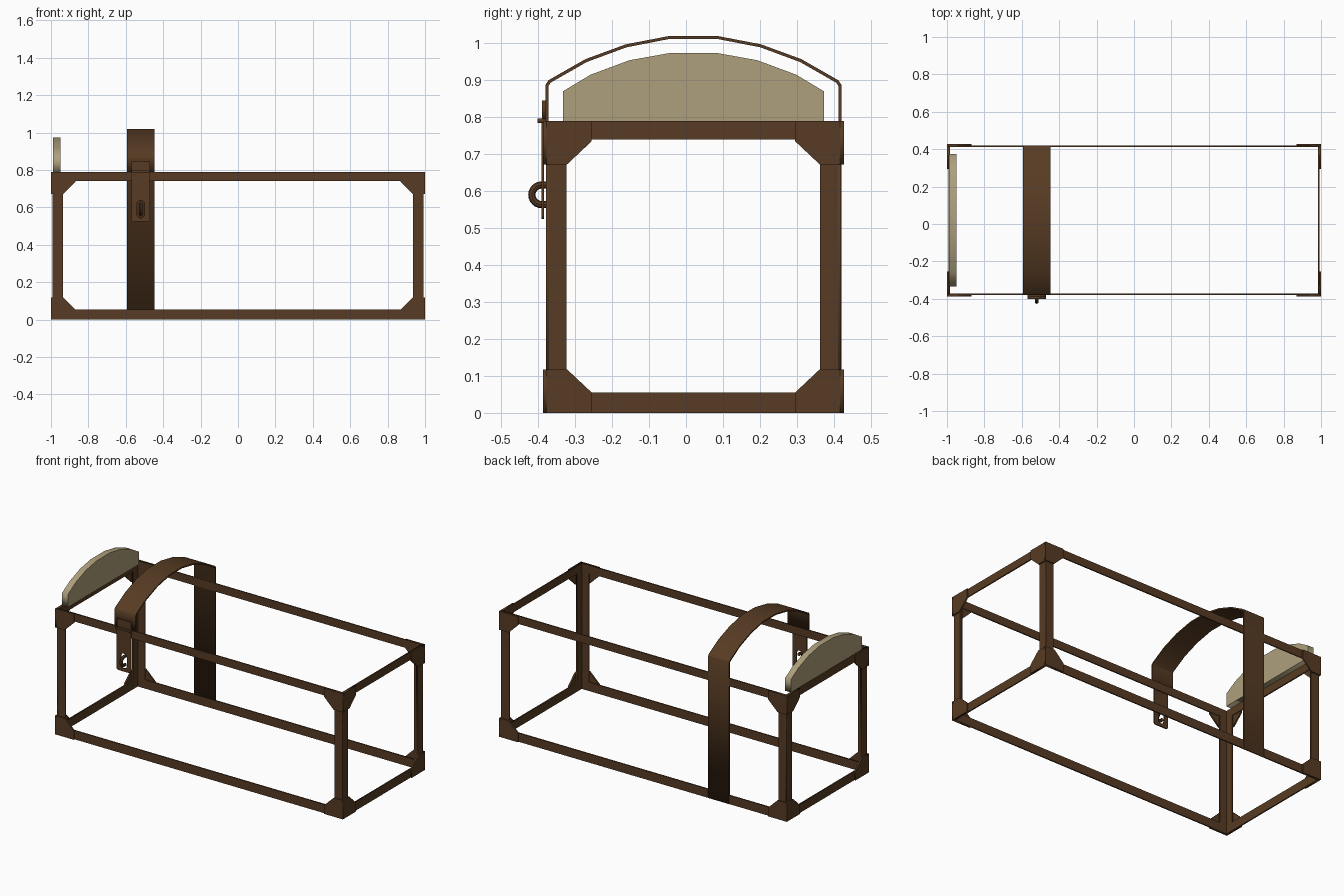
import bpy, bmesh, math

if "Cube" in bpy.data.objects:
    bpy.data.objects.remove(bpy.data.objects["Cube"])

def material(name, rgb):
    m = bpy.data.materials.new(name)
    m.diffuse_color = (*rgb, 1)
    m.use_nodes = True
    m.node_tree.nodes["Principled BSDF"].inputs["Base Color"].default_value = m.diffuse_color
    return m

BROWN = material("dark brown metal", (0.095, 0.044, 0.017))
TAN = material("pale tan wood", (0.42, 0.35, 0.20))
YC = 0.02            # middle of the box in y
H = 0.79             # box height

def link(name, bm, mat):
    bmesh.ops.recalc_face_normals(bm, faces=bm.faces)
    me = bpy.data.meshes.new(name)
    bm.to_mesh(me)
    bm.free()
    me.materials.append(mat)
    ob = bpy.data.objects.new(name, me)
    bpy.context.collection.objects.link(ob)
    return ob

def plate(name, loops, axis, lo, hi, mat=BROWN):
    """Flat outline (with holes) extruded along axis from lo to hi."""
    cu = bpy.data.curves.new(name + "_outline", 'CURVE')
    cu.dimensions = '2D'
    cu.fill_mode = 'BOTH'
    cu.extrude = (hi - lo) / 2
    for loop in loops:
        s = cu.splines.new('POLY')
        s.points.add(len(loop) - 1)
        for p, (u, v) in zip(s.points, loop):
            p.co = (u, v, 0, 1)
        s.use_cyclic_u = True
    tmp = bpy.data.objects.new(name + "_tmp", cu)
    bpy.context.collection.objects.link(tmp)
    bpy.context.view_layer.update()
    dg = bpy.context.evaluated_depsgraph_get()
    me = bpy.data.meshes.new_from_object(tmp.evaluated_get(dg))
    bm = bmesh.new()
    bm.from_mesh(me)
    bpy.data.objects.remove(tmp)
    bpy.data.meshes.remove(me)
    bmesh.ops.remove_doubles(bm, verts=bm.verts, dist=1e-5)
    mid = (lo + hi) / 2
    for v in bm.verts:
        a, b, w = v.co
        v.co = (a, mid + w, b) if axis == 'y' else (mid + w, a, b)
    return link(name, bm, mat)

def rect(u0, u1, v0, v1):
    return [(u0, v0), (u1, v0), (u1, v1), (u0, v1)]

def stadium(cu, cv, w, h, r, n=5):
    """Rounded rectangle."""
    pts = []
    for i, (sx, sy) in enumerate(((1, 1), (-1, 1), (-1, -1), (1, -1))):
        for k in range(n + 1):
            a = math.pi / 2 * (i + k / n)
            pts.append((cu + sx * (w / 2 - r) + r * math.cos(a),
                        cv + sy * (h / 2 - r) + r * math.sin(a)))
    return pts

def span(c, a, b, s):
    return sorted((c + s * a, c + s * b))

# Angle-iron box frame: four walls of rails and posts
for s, side in ((-1, "front"), (1, "back")):
    plate(side + "_frame", [rect(-0.992, 0.992, 0, H), rect(-0.935, 0.935, 0.055, 0.74)],
          'y', *span(YC, 0.391, 0.399, s))
for s, side in ((-1, "left"), (1, "right")):
    plate(side + "_frame", [rect(YC - 0.399, YC + 0.399, 0, H),
                            rect(YC - 0.343, YC + 0.343, 0.055, 0.74)],
          'x', *span(0, 0.984, 0.992, s))

# Corner brackets: two chamfered plates on each of the eight corners
def bracket(c, half, leg, post, s, top):
    prof = [(0, 0), (leg, 0), (leg, 0.055), (post, 0.118), (0, 0.118)]
    return [(c + s * (half - u), H - v if top else v) for u, v in prof]

for top in (0, 1):
    for sx in (-1, 1):
        for sy in (-1, 1):
            n = "%s_%s_%s_corner" % ("top" if top else "bottom",
                                     "back" if sy > 0 else "front",
                                     "right" if sx > 0 else "left")
            plate(n + "_long_plate", [bracket(0, 1.0, 0.13, 0.065, sx, top)],
                  'y', *span(YC, 0.397, 0.407, sy))
            plate(n + "_short_plate", [bracket(YC, 0.407, 0.132, 0.065, sy, top)],
                  'x', *span(0, 0.99, 1.0, sx))

# Curved lid end panel
arc = [(0.353, 0.79), (0.353, 0.87), (0.278, 0.915), (0.173, 0.954), (0.067, 0.973)]
plate("lid_end_panel", [[(YC + u, v) for u, v in arc] + [(YC - u, v) for u, v in arc[::-1]]],
      'x', -0.99, -0.95, TAN)

# Strap: up the back, over the lid, down to the lid front edge
outer = [(0.4, 0.888), (0.392, 0.9), (0.292, 0.957), (0.183, 0.997), (0.0635, 1.02)]
inner = [(0.392, 0.884), (0.387, 0.893), (0.289, 0.949), (0.181, 0.989), (0.063, 1.012)]
def arch(half):
    u = half[0][0]
    return ([(YC + u, 0.0)] + [(YC + a, b) for a, b in half]
            + [(YC - a, b) for a, b in half[::-1]] + [(YC - u, H)])
SX = -0.52
plate("lid_strap", [arch(outer) + arch(inner)[::-1]], 'x', SX - 0.074, SX + 0.074)

# Hasp: upper leaf, hinge pin, slotted lower leaf
plate("hasp_upper_leaf", [rect(SX - 0.05, SX + 0.05, 0.795, 0.845)], 'y', -0.389, -0.379)
plate("hasp_hinge", [rect(SX - 0.05, SX + 0.05, 0.784, 0.796)], 'y', -0.402, -0.379)
plate("hasp_lower_leaf", [stadium(SX, 0.655, 0.1, 0.262, 0.012),
                          stadium(SX, 0.59, 0.042, 0.094, 0.0205)], 'y', -0.391, -0.384)

# Staple loop through the hasp slot
bm = bmesh.new()
N, R, r, M, yc, zc = 12, 0.0265, 0.0098, 8, -0.3905, 0.59
path = [(-0.376, zc + R, 0, 1)]
path += [(yc - R * math.sin(t), zc + R * math.cos(t), -math.sin(t), math.cos(t))
         for t in (math.pi * i / N for i in range(N + 1))]
path += [(-0.376, zc - R, 0, -1)]
rings = [[bm.verts.new((SX + r * math.sin(a), y + ny * r * math.cos(a), z + nz * r * math.cos(a)))
          for a in (2 * math.pi * k / M for k in range(M))] for y, z, ny, nz in path]
for p, q in zip(rings, rings[1:]):
    for k in range(M):
        bm.faces.new((p[k], p[(k + 1) % M], q[(k + 1) % M], q[k]))
bm.faces.new(rings[0])
bm.faces.new(rings[-1])
link("staple_loop", bm, BROWN)
